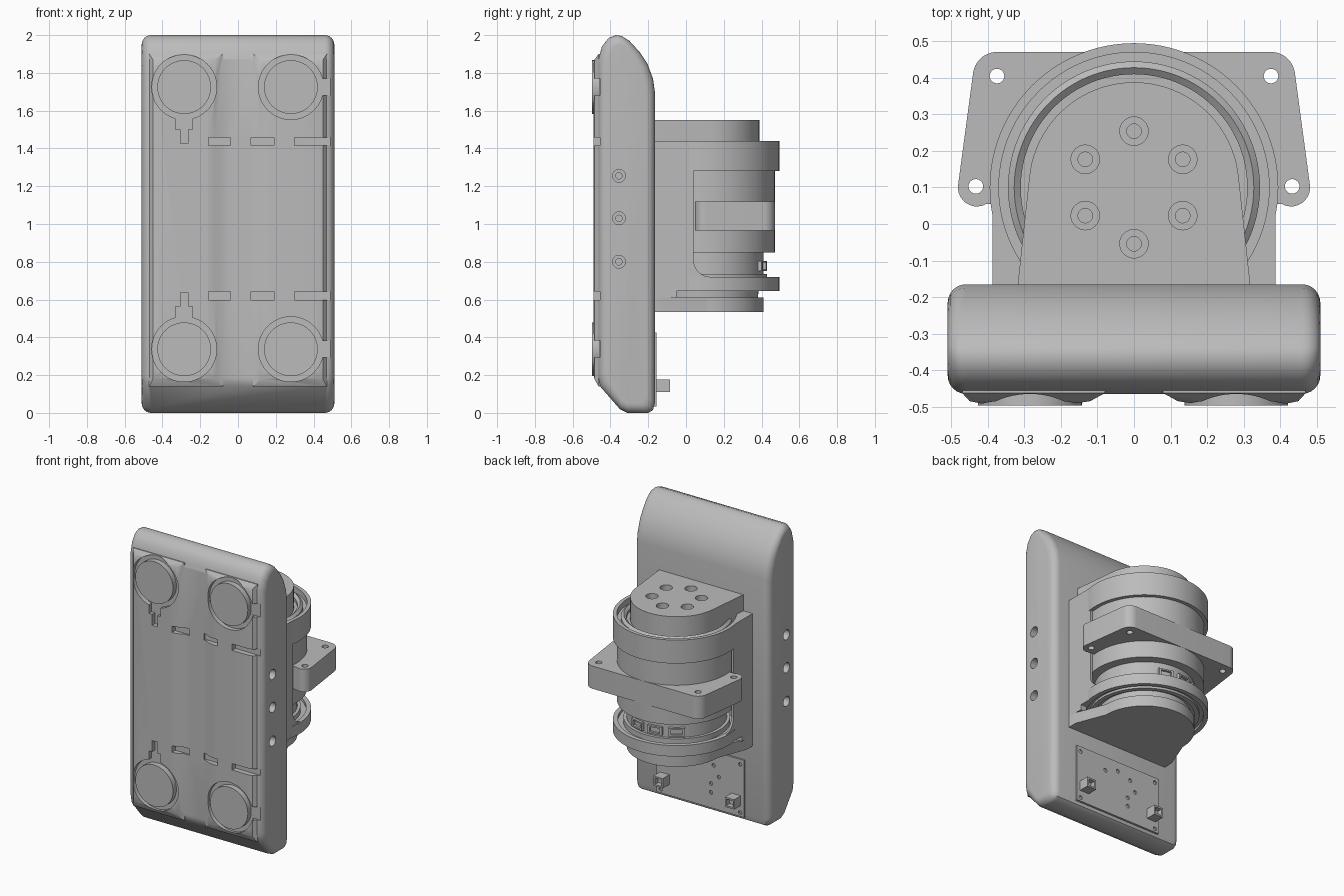
import bpy, bmesh
from math import sin, cos, pi, radians
from mathutils import Matrix, Vector

if "Cube" in bpy.data.objects:
    bpy.data.objects.remove(bpy.data.objects["Cube"])

GREY = bpy.data.materials.new("plain_grey")
GREY.use_nodes = True
GREY.diffuse_color = (0.5, 0.5, 0.5, 1)
GREY.node_tree.nodes["Principled BSDF"].inputs["Base Color"].default_value = (0.5, 0.5, 0.5, 1)


# Helpers
def finish(name, bm):
    bmesh.ops.recalc_face_normals(bm, faces=bm.faces)
    mesh = bpy.data.meshes.new(name)
    bm.to_mesh(mesh)
    bm.free()
    mesh.materials.append(GREY)
    ob = bpy.data.objects.new(name, mesh)
    bpy.context.scene.collection.objects.link(ob)
    return ob


def loft(name, rings, closed=False):
    """Skin matching rings of points; cap the ends unless closed."""
    bm = bmesh.new()
    rows = [[bm.verts.new(p) for p in ring] for ring in rings]
    n = len(rows[0])
    pairs = list(zip(rows, rows[1:]))
    for a, b in pairs:
        for i in range(n):
            j = (i + 1) % n
            bm.faces.new((a[i], a[j], b[j], b[i]))
    bm.faces.new(rows[0])
    bm.faces.new(rows[-1])
    return finish(name, bm)


def box(name, x, y, z):
    return loft(name, [[(x[0], y[0], h), (x[1], y[0], h), (x[1], y[1], h), (x[0], y[1], h)] for h in z])


def slab(name, outline, z):
    return loft(name, [[(x, y, h) for x, y in outline] for h in z])


def rod(name, centre, radius, length, axis="Z", sides=48):
    bm = bmesh.new()
    bmesh.ops.create_cone(bm, cap_ends=True, segments=sides, radius1=radius, radius2=radius, depth=length)
    if axis != "Z":
        turn = Matrix.Rotation(pi / 2, 4, "X" if axis == "Y" else "Y")
        bmesh.ops.transform(bm, matrix=turn, verts=bm.verts)
    bmesh.ops.translate(bm, vec=Vector(centre), verts=bm.verts)
    return finish(name, bm)


def arc(cx, cy, r, start, end, steps=10):
    angles = [radians(start + (end - start) * i / steps) for i in range(steps + 1)]
    return [(cx + r * cos(a), cy + r * sin(a)) for a in angles]


def mirrored(half):
    return half + [(-x, y) for x, y in reversed(half)]


def combine(target, tools, operation="DIFFERENCE"):
    for tool in tools:
        tool.hide_render = True
        mod = target.modifiers.new("combine", "BOOLEAN")
        mod.operation, mod.object, mod.solver = operation, tool, "EXACT"
    graph = bpy.context.evaluated_depsgraph_get()
    mesh = bpy.data.meshes.new_from_object(target.evaluated_get(graph))
    target.modifiers.clear()
    target.data = mesh
    for tool in tools:
        bpy.data.objects.remove(tool)


# Main panel: rounded side profile lofted across the width
profile = [(-.465, .19), (-.455, .14), (-.35, .02), (-.31, 0), (-.2, 0), (-.175, .015), (-.165, .05),
           (-.165, 1.7), (-.175, 1.77), (-.205, 1.85), (-.245, 1.91), (-.3, 1.97), (-.34, 1.995),
           (-.37, 2), (-.41, 1.985), (-.445, 1.94), (-.465, 1.87)]
R, MID = .05, -.315
sections = [(-.51 + R * (1 - sin(t)), R * (1 - cos(t))) for t in [pi / 2 * (1 - i / 6) for i in range(6, -1, -1)]]
sections = [(-.51 + R * (1 - sin(i * pi / 12)), R * (1 - cos(i * pi / 12))) for i in range(6, -1, -1)]
sections += [(-x, d) for x, d in reversed(sections)]
sections.sort()
panel = loft("panel", [[(x, MID + (y - MID) * (1 - d / .15), 1 + (z - 1) * (1 - d)) for y, z in profile]
                       for x, d in sections])

# Raised front ridges that carry the pads
ridges = []
for s in (-1, 1):
    ridges.append(loft("ridge", [
        [(s * a, y, lo), (s * b, y, lo), (s * b, y, hi), (s * a, y, hi)]
        for y, a, b, lo, hi in ((-.44, .08, .47, .14, 1.9), (-.463, .08, .47, .14, 1.9),
                                (-.485, .12, .45, .18, 1.87), (-.491, .16, .42, .22, 1.84))]))
combine(panel, ridges, "UNION")

# Recesses in the panel: pad rings, cord notches, slots, side screw holes
cuts = []
PADS = [(x, z) for x in (-.285, .28) for z in (.337, 1.725)]
for x, z in PADS:
    inward = 1 if z < 1 else -1
    cuts.append(rod("ring_cut", (x, -.53, z), .172, .14, "Y", 64))
    if x < 0:
        for half, reach in ((.045, .225), (.02, .3)):
            cuts.append(box("cord_cut", (x - half, x + half), (-.6, -.46),
                            sorted((z + inward * .15, z + inward * reach))))
    else:
        cuts.append(box("side_notch", (.43, .6), (-.6, -.455), (z - .045, z + .045)))
for z in (.62, 1.437):
    for x in ((-.155, -.04), (.07, .19), (.3, .6)):
        cuts.append(box("slot_cut", x, (-.6, -.455), (z - .022, z + .022)))
for z in (.8, 1.03, 1.255):
    for s in (-1, 1):
        cuts.append(rod("screw_cut", (s * .51, -.355, z), .034, .1, "X", 24))
        cuts.append(rod("screw_bore", (s * .47, -.355, z), .017, .14, "X", 16))
combine(panel, cuts)
for x, z in PADS:
    rod("front_pad", (x, -.47, z), .142, .054, "Y", 64)

# Turned motor body
lathe = [(.28, .6), (.285, .66), (.31, .66), (.31, .645), (.34, .645), (.34, .66), (.365, .66), (.365, .645),
         (.395, .645), (.395, .72), (.365, .72), (.365, .7), (.33, .7), (.33, .735), (.31, .735), (.31, .85),
         (.37, .85), (.37, 1.28), (.395, 1.28), (.395, 1.44), (.37, 1.44), (.37, 1.4), (.345, 1.4),
         (.345, 1.42), (.328, 1.435), (.31, 1.42), (.31, 1.4), (.28, 1.4)]
AXIS = .1
loft("motor", [[(x, y, z) for x, y in arc(0, AXIS, r, 0, 360 - 3.75, 95)] for r, z in lathe])

# Housing between panel and motor, with a curved lower window corner
side = [(-.2, .61), (-.05, .61), (-.05, .645), (.13, .645), (.13, .72)]
side += [(y, z) for y, z in arc(.13, .81, .09, 270, 180, 8)] + [(.04, 1.44), (-.2, 1.44)]
housing = loft("housing", [[(x, y, z) for y, z in side] for x in (-.387, .387)])
combine(housing, [rod("motor_bore", (0, AXIS, 1), .375, 1.2, "Z", 96)])

# Top bracket with six counterbored holes
top = slab("top_bracket", mirrored([(.322, -.2)] + arc(0, AXIS, .288, 5, 90, 20)[:-1] + [(.002, AXIS + .288)]),
           (1.395, 1.55))
holes = []
for i in range(6):
    x, y = arc(0, AXIS, .154, 30 + 60 * i, 0, 1)[0]
    holes.append(rod("counterbore", (x, y, 1.54), .039, .1, "Z", 32))
    holes.append(rod("bore", (x, y, 1.48), .02, .1, "Z", 20))
combine(top, holes)

# Bottom bracket
slab("bottom_bracket", mirrored([(.387, -.2), (.387, -.1)] + arc(0, AXIS, .31, 0, 90, 20)[:-1] + [(.002, AXIS + .31)]),
     (.535, .61))

# Mounting plate with four corner holes
plate = slab("mounting_plate", mirrored(arc(.43, .1, .052, -120, 8) + arc(.375, .405, .066, 8, 90)), (.965, 1.12))
combine(plate, [rod("plate_hole", (s * x, y, 1.04), .02, .4, "Z", 24)
                for s in (-1, 1) for x, y in ((.375, .405), (.433, .103))])

# Cable sockets around the lower back of the motor
for angle in (75, 100, 125):
    x, y = arc(0, AXIS, .3, angle, 0, 1)[0]
    socket = box("cable_socket", (-.02, .025), (-.05, .05), (.75, .805))
    combine(socket, [box("socket_cut", (.005, .1), (-.035, .035), (.76, .795))])
    socket.data.transform(Matrix.Translation((x, y, 0)) @ Matrix.Rotation(radians(angle), 4, "Z"))

# Circuit board with drilled holes and two plugs
board = box("circuit_board", (-.33, .33), (-.18, -.155), (.035, .425))
spots = [(-.3, .06), (.3, .06), (-.3, .39), (.3, .39), (0, .36), (-.1, .33), (.1, .33), (-.08, .2), (-.14, .26), (-.08, .14)]
combine(board, [rod("board_hole", (x, -.155, z), .013, .02, "Y", 16) for x, z in spots])
for x in (-.27, .27):
    plug = box("plug", (x - .035, x + .035), (-.16, -.085), (.11, .177))
    combine(plug, [box("plug_cut", (x - .024, x + .024), (-.12, 0), (.121, .166))])

# Smooth shading with sharp edges kept
bpy.ops.object.select_all(action="DESELECT")
for ob in bpy.context.scene.objects:
    if ob.type == "MESH":
        ob.select_set(True)
        bpy.context.view_layer.objects.active = ob
bpy.ops.object.shade_smooth_by_angle(angle=radians(32))
